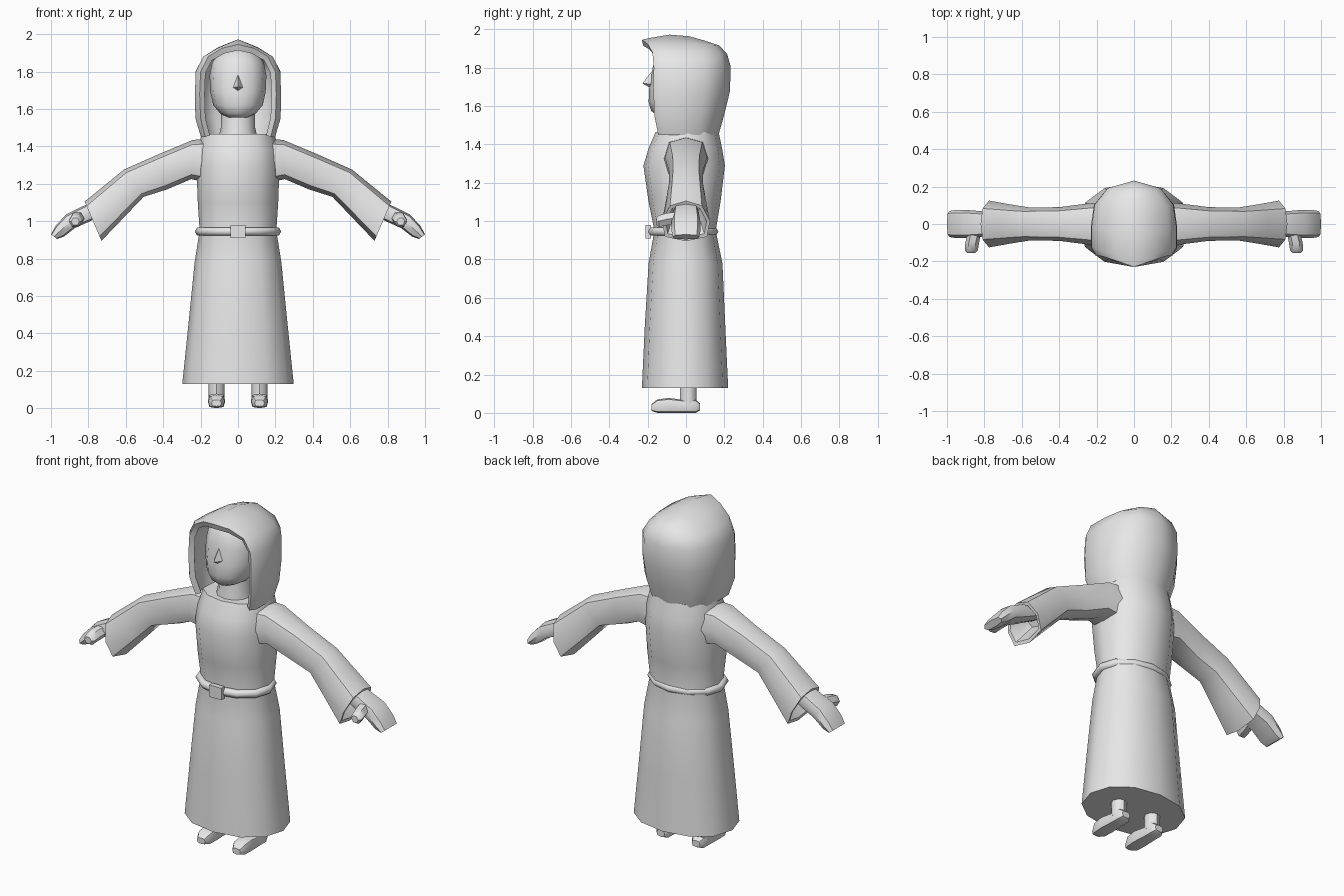
import bpy, bmesh, math
from mathutils import Vector

if "Cube" in bpy.data.objects:
    bpy.data.objects.remove(bpy.data.objects["Cube"])

cloth = bpy.data.materials.new("plain_grey")
cloth.diffuse_color = (0.8, 0.8, 0.8, 1)
cloth.use_nodes = True
cloth.node_tree.nodes["Principled BSDF"].inputs["Base Color"].default_value = cloth.diffuse_color


def power(v, e):
    return math.copysign(abs(v) ** e, v)


def finish(name, bm, mirror=False, thickness=0, angle=45, fix=True):
    """Turn a bmesh into a shaded object, optionally mirrored and thickened."""
    if fix:
        bmesh.ops.recalc_face_normals(bm, faces=bm.faces)
    mesh = bpy.data.meshes.new(name)
    bm.to_mesh(mesh)
    bm.free()
    mesh.materials.append(cloth)
    ob = bpy.data.objects.new(name, mesh)
    bpy.context.collection.objects.link(ob)
    bpy.ops.object.select_all(action='DESELECT')
    ob.select_set(True)
    bpy.context.view_layer.objects.active = ob
    if mirror:
        ob.modifiers.new("mirror", 'MIRROR')
        bpy.ops.object.modifier_apply(modifier="mirror")
    if thickness:
        mod = ob.modifiers.new("thickness", 'SOLIDIFY')
        mod.thickness = thickness
        mod.offset = -1
        bpy.ops.object.modifier_apply(modifier="thickness")
    bpy.ops.object.shade_smooth_by_angle(angle=math.radians(angle))
    return ob


def loft(name, rings, **kw):
    """Skin closed rings of points and cap both ends."""
    bm = bmesh.new()
    vs = [[bm.verts.new(p) for p in r] for r in rings]
    n = len(vs[0])
    for a, b in zip(vs, vs[1:]):
        for i in range(n):
            j = (i + 1) % n
            bm.faces.new((a[i], a[j], b[j], b[i]))
    bm.faces.new(vs[0])
    bm.faces.new(vs[-1])
    return finish(name, bm, **kw)


def level(z, w, yf, yb, n=12, e=0.92, cx=0):
    """Horizontal oval from front yf to back yb."""
    c, d = (yf + yb) / 2, (yb - yf) / 2
    angs = [2 * math.pi * i / n for i in range(n)]
    return [(cx + w * power(math.sin(a), e), c - d * power(math.cos(a), e), z) for a in angs]


def section(tx, tz, bx, bz, hy, flare=0, n=8, e=0.75):
    """Arm cross-section between a top and a bottom point."""
    t, b = Vector((tx, 0, tz)), Vector((bx, 0, bz))
    c, h = (t + b) / 2, (t - b) / 2
    out = []
    for i in range(n):
        a = 2 * math.pi * i / n
        p = c + h * power(math.cos(a), e)
        p.y = hy * power(math.sin(a), e) * (1 - flare * math.cos(a))
        out.append(p)
    return out


# Robe, hem to shoulders
loft("robe", [level(*r) for r in [
    (0.13, 0.298, -0.23, 0.22), (0.45, 0.265, -0.215, 0.205), (0.78, 0.232, -0.195, 0.19),
    (0.95, 0.205, -0.165, 0.155), (1.10, 0.215, -0.195, 0.18), (1.29, 0.222, -0.222, 0.203),
    (1.38, 0.215, -0.195, 0.188), (1.465, 0.195, -0.158, 0.17)]])

# Hood: rows rise from the collar to the crown line, columns run from opening to back
rows = [  # z front, z back, width, opening x, front y, back y, crown bulge
    (1.45, 1.45, 0.198, 0.175, -0.145, 0.17, 0),
    (1.55, 1.55, 0.228, 0.200, -0.165, 0.198, 0),
    (1.68, 1.68, 0.230, 0.205, -0.17, 0.23, 0),
    (1.80, 1.81, 0.226, 0.200, -0.168, 0.232, 0),
    (1.88, 1.87, 0.187, 0.160, -0.175, 0.215, 0),
    (1.925, 1.915, 0.105, 0.085, -0.20, 0.175, 0.01),
    (1.945, 1.93, 0.0, 0.0, -0.23, 0.13, 0.035)]
columns = [(0, 1), (0.1, 1), (0.4, 1), (0.68, 0.93), (0.9, 0.62), (1, 0)]
bm = bmesh.new()
grid = []
for zf, zb, w, xo, yf, yb, bulge in rows:
    line = []
    for k, (f, s) in enumerate(columns):
        x = xo if k == 0 else w * s
        line.append(bm.verts.new((x, yf + (yb - yf) * f,
                                  zf + (zb - zf) * f + bulge * math.sin(math.pi * f))))
    grid.append(line)
for a, b in zip(grid, grid[1:]):
    for i in range(len(columns) - 1):
        bm.faces.new((a[i], a[i + 1], b[i + 1], b[i]))
finish("hood", bm, mirror=True, thickness=0.032, fix=False)

# Neck and head
loft("neck", [level(1.44, 0.105, -0.13, 0.09), level(1.50, 0.092, -0.12, 0.08),
              level(1.62, 0.09, -0.11, 0.08)])
loft("head", [level(*r) for r in [
    (1.555, 0.055, -0.155, 0.02), (1.575, 0.095, -0.182, 0.06), (1.62, 0.132, -0.195, 0.09),
    (1.69, 0.148, -0.192, 0.115), (1.78, 0.152, -0.178, 0.12), (1.85, 0.138, -0.162, 0.11),
    (1.895, 0.105, -0.13, 0.08), (1.925, 0.05, -0.08, 0.04)]], angle=60)

# Nose wedge
bm = bmesh.new()
tip, top, left, right, under = [bm.verts.new(p) for p in [
    (0, -0.228, 1.718), (0, -0.172, 1.79), (-0.026, -0.182, 1.715),
    (0.026, -0.182, 1.715), (0, -0.185, 1.695)]]
for f in [(tip, top, left), (tip, right, top), (tip, left, under), (tip, under, right),
          (top, right, under, left)]:
    bm.faces.new(f)
finish("nose", bm)

# Rope belt: octagonal tube swept around the waist
belt = []
for i in range(12):
    a = 2 * math.pi * i / 12
    ring = []
    for k in range(6):
        b = 2 * math.pi * k / 6
        r = 0.024 * math.cos(b)
        ring.append((math.sin(a) * (0.207 + r), -0.018 - math.cos(a) * (0.163 + r),
                     0.945 + 0.024 * math.sin(b)))
    belt.append(ring)
bm = bmesh.new()
vs = [[bm.verts.new(p) for p in r] for r in belt]
for i in range(12):
    a, b = vs[i], vs[(i + 1) % 12]
    for k in range(6):
        bm.faces.new((a[k], a[(k + 1) % 6], b[(k + 1) % 6], b[k]))
finish("belt", bm, angle=65)

# Belt buckle
bm = bmesh.new()
bmesh.ops.create_cube(bm, size=1)
for v in bm.verts:
    v.co = (v.co.x * 0.08, v.co.y * 0.03 - 0.197, v.co.z * 0.07 + 0.945)
finish("buckle", bm)

# Wide sleeves with hollow cuffs
loft("sleeves", [section(*s) for s in [
    (0.10, 1.44, 0.14, 1.20, 0.12), (0.24, 1.435, 0.25, 1.225, 0.11),
    (0.42, 1.36, 0.38, 1.17, 0.09), (0.61, 1.276, 0.505, 1.13, 0.088),
    (0.715, 1.19, 0.61, 1.02, 0.105, 0.1), (0.82, 1.105, 0.73, 0.895, 0.125, 0.2),
    (0.81, 1.085, 0.735, 0.915, 0.108, 0.2), (0.72, 1.15, 0.65, 1.03, 0.08)]], mirror=True)

# Mitten hands
loft("hands", [section(*s, e=0.65) for s in [
    (0.70, 1.14, 0.67, 1.06, 0.055), (0.83, 1.08, 0.79, 1.0, 0.068),
    (0.92, 1.035, 0.87, 0.965, 0.075), (0.975, 0.975, 0.93, 0.918, 0.075),
    (1.0, 0.93, 0.968, 0.905, 0.07)]], mirror=True)

# Thumbs pointing forward
thumb = []
for y, cx, cz, r in [(-0.03, 0.85, 1.02, 0.035), (-0.10, 0.865, 1.01, 0.037),
                     (-0.14, 0.87, 1.0, 0.035), (-0.155, 0.87, 0.998, 0.022)]:
    thumb.append([(cx + r * math.cos(k * math.pi / 3), y, cz + r * math.sin(k * math.pi / 3))
                  for k in range(6)])
loft("thumbs", thumb, mirror=True)

# Ankles and shoes
loft("ankles", [level(z, 0.042, -0.03, 0.055, 8, 1, 0.115) for z in (0.04, 0.2)], mirror=True)
shoe = []
for y, w, z0, z1 in [(0.072, 0.026, 0.012, 0.05), (0.05, 0.042, 0, 0.07), (0, 0.042, 0, 0.066),
                     (-0.09, 0.047, 0, 0.078), (-0.15, 0.043, 0, 0.07), (-0.18, 0.026, 0.01, 0.045)]:
    c, h = (z0 + z1) / 2, (z1 - z0) / 2
    shoe.append([(0.115 + w * power(math.cos(k * math.pi / 4), 0.6), y,
                  c + h * power(math.sin(k * math.pi / 4), 0.6)) for k in range(8)])
loft("shoes", shoe, mirror=True)
